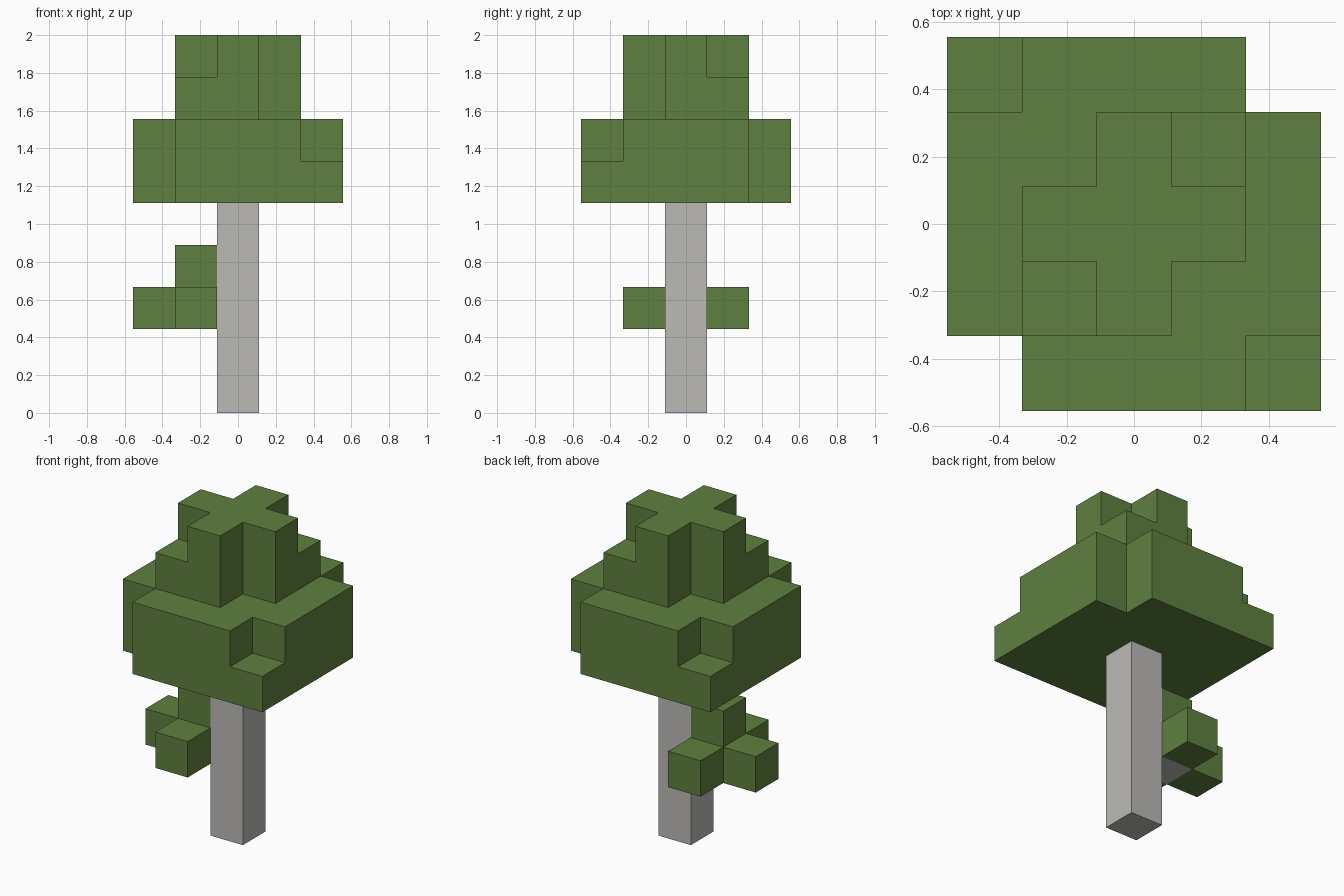
import bpy
import bmesh
from mathutils import Vector

U = 2 / 9  # edge of one block

if "Cube" in bpy.data.objects:
    bpy.data.objects.remove(bpy.data.objects["Cube"], do_unlink=True)


def make_material(name, rgb):
    mat = bpy.data.materials.new(name)
    mat.use_nodes = True
    color = (*rgb, 1)
    mat.diffuse_color = color
    mat.node_tree.nodes["Principled BSDF"].inputs["Base Color"].default_value = color
    return mat


def blocks(name, cells, mat):
    """Join unit blocks into one outer skin, with flat areas merged."""
    bm = bmesh.new()
    for cell in cells:
        center = Vector(cell) + Vector((0, 0, 0.5))
        for axis in range(3):
            for sign in (-1, 1):
                normal = Vector((0, 0, 0))
                normal[axis] = sign
                neighbour = tuple(int(c + n) for c, n in zip(cell, normal))
                if neighbour in cells:
                    continue
                a = Vector((0, 0, 0))
                a[(axis + 1) % 3] = 0.5
                b = normal.cross(a)
                mid = center + normal / 2
                corners = (mid - a - b, mid + a - b, mid + a + b, mid - a + b)
                bm.faces.new([bm.verts.new(c * U) for c in corners])
    bmesh.ops.remove_doubles(bm, verts=bm.verts, dist=0.001)
    bmesh.ops.dissolve_limit(bm, angle_limit=0.01, verts=bm.verts, edges=bm.edges)
    mesh = bpy.data.meshes.new(name)
    bm.to_mesh(mesh)
    bm.free()
    mesh.materials.append(mat)
    obj = bpy.data.objects.new(name, mesh)
    bpy.context.collection.objects.link(obj)
    return obj


def layer(r, z, keep_corner):
    """Square layer of blocks; keep_corner(x, y) decides which corners stay."""
    span = range(-r, r + 1)
    return {(x, y, z) for x in span for y in span
            if abs(x) < r or abs(y) < r or keep_corner(x, y)}


bark = make_material("pale bark", (0.50, 0.49, 0.47))
leaf = make_material("leaf green", (0.112, 0.216, 0.050))

# Trunk with a short side branch
trunk = {(0, 0, z) for z in range(5)} | {(-1, 0, 2)}
blocks("trunk", trunk, bark)

# Crown: wide tier, then narrow tier, each losing corners as it rises
crown = layer(2, 5, lambda x, y: x * y < 0)
crown |= layer(2, 6, lambda x, y: False)
crown |= layer(1, 7, lambda x, y: x * y > 0)
crown |= layer(1, 8, lambda x, y: False)
blocks("crown", crown, leaf)

# Leaves wrapped around the side branch
blocks("branch_leaves", {(-1, -1, 2), (-1, 1, 2), (-2, 0, 2), (-1, 0, 3)}, leaf)
